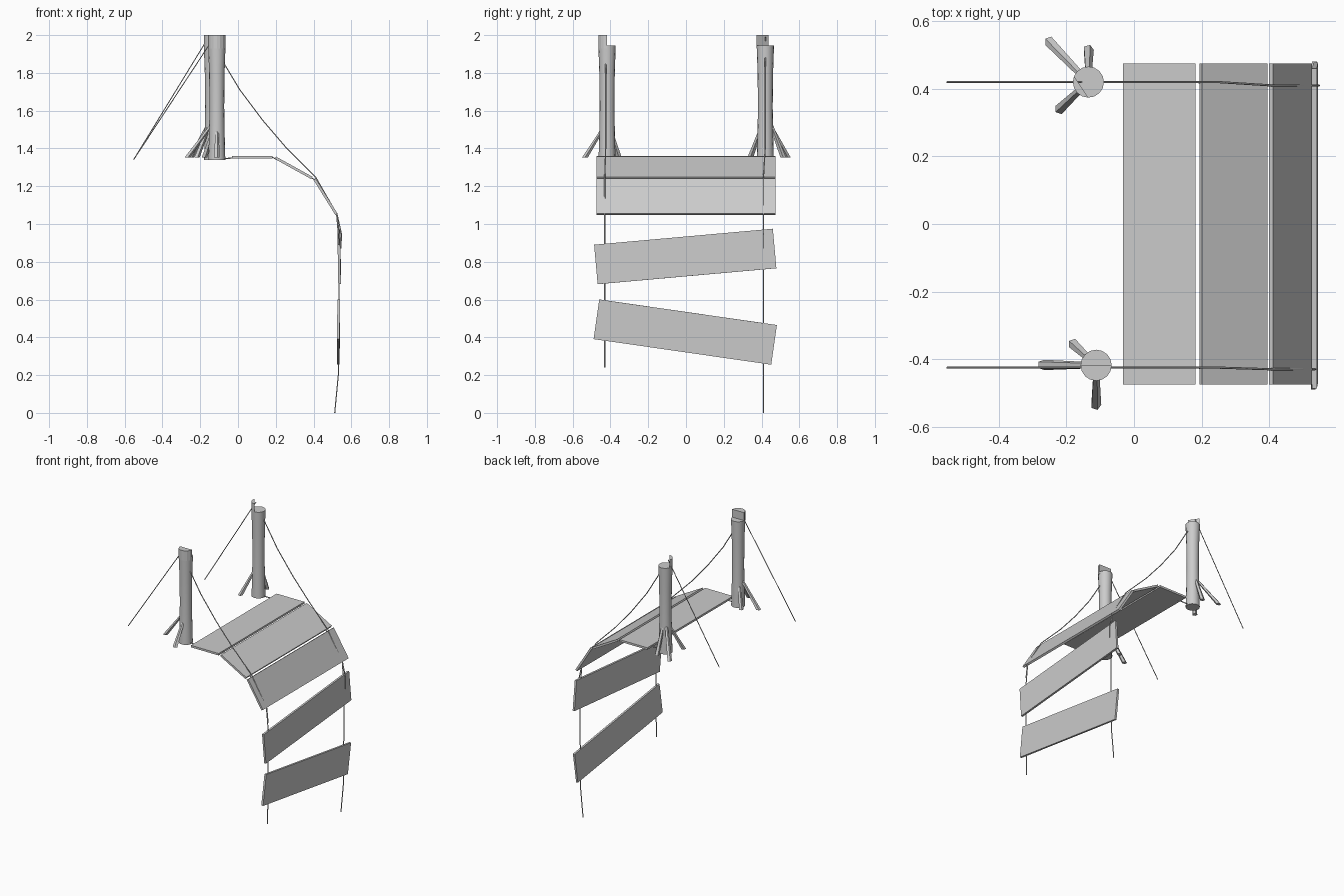
import bpy, bmesh, math
from mathutils import Vector, Matrix

if "Cube" in bpy.data.objects:
    bpy.data.objects.remove(bpy.data.objects["Cube"])


def finish(bm, name, smooth=False):
    bmesh.ops.recalc_face_normals(bm, faces=bm.faces[:])
    me = bpy.data.meshes.new(name)
    bm.to_mesh(me)
    bm.free()
    ob = bpy.data.objects.new(name, me)
    bpy.context.collection.objects.link(ob)
    if smooth:
        bpy.ops.object.select_all(action='DESELECT')
        ob.select_set(True)
        bpy.context.view_layer.objects.active = ob
        bpy.ops.object.shade_smooth_by_angle(angle=math.radians(35))
    return ob


def loft(bm, rings):
    """Skin a list of equal-length point rings and cap both ends."""
    loops = [[bm.verts.new(p) for p in r] for r in rings]
    n = len(loops[0])
    for a, b in zip(loops, loops[1:]):
        for i in range(n):
            j = (i + 1) % n
            bm.faces.new((a[i], a[j], b[j], b[i]))
    bm.faces.new(loops[0][::-1])
    bm.faces.new(loops[-1])


def plank(name, centre, width, pitch, roll=0.0):
    bm = bmesh.new()
    bmesh.ops.create_cube(bm, size=1)
    m = (Matrix.Translation(centre) @ Matrix.Rotation(roll, 4, 'X')
         @ Matrix.Rotation(pitch, 4, 'Y')
         @ Matrix.Diagonal((width, 0.95, 0.014, 1)))
    bmesh.ops.transform(bm, matrix=m, verts=bm.verts[:])
    finish(bm, name)


def rope(name, points, radius=0.0032):
    cu = bpy.data.curves.new(name, 'CURVE')
    cu.dimensions = '3D'
    cu.bevel_depth = radius
    cu.bevel_resolution = 1
    cu.use_fill_caps = True
    sp = cu.splines.new('POLY')
    sp.points.add(len(points) - 1)
    for p, co in zip(sp.points, points):
        p.co = (*co, 1)
    ob = bpy.data.objects.new(name, cu)
    bpy.context.collection.objects.link(ob)


def root(name, foot, top, r_foot, r_top):
    """Splayed five-sided strut, cut level at the ground."""
    bm = bmesh.new()
    rings = []
    for c, r in ((foot, r_foot), (top, r_top)):
        rings.append([Vector(c) + Vector((r * math.cos(k * math.tau / 5),
                                          r * math.sin(k * math.tau / 5), 0))
                      for k in range(5)])
    loft(bm, rings)
    finish(bm, name)


def post(name, cx, cy, start, count, feet):
    N = 16
    bm = bmesh.new()

    def pt(k, r, z):
        a = math.tau * k / N
        return (cx + r * math.cos(a), cy + r * math.sin(a), z)
    # trunk with a slight waist
    prof = [(0.045, 1.34), (0.042, 1.45), (0.039, 1.62), (0.041, 1.80), (0.046, 1.945)]
    loft(bm, [[pt(k, r, z) for k in range(N)] for r, z in prof])
    finish(bm, name, True)
    # split stub standing above the broken top
    bm = bmesh.new()
    loft(bm, [[pt(start + k, 0.046, z) for k in range(count + 1)] for z in (1.93, 2.0)])
    finish(bm, name + "_split_top")
    # splayed roots
    for i, (fx, fy, h) in enumerate(feet):
        d = Vector((fx - cx, fy - cy, 0)).normalized()
        foot = Vector((fx, fy, 1.352)) - d * 0.015
        top = Vector((cx, cy, h)) + d * 0.025
        root(f"{name}_root_{i + 1}", foot, top, 0.016, 0.010)


# posts
post("front_post", -0.112, -0.418, 8, 8,
     [(-0.285, -0.417, 1.53), (-0.19, -0.345, 1.50), (-0.113, -0.55, 1.50)])
post("back_post", -0.135, 0.42, 7, 5,
     [(-0.26, 0.55, 1.54), (-0.135, 0.53, 1.54), (-0.23, 0.33, 1.52)])

# deck planks following the sagging rope
plank("plank_1", (0.075, 0, 1.353), 0.215, 0.0)
plank("plank_2", (0.295, 0, 1.297), 0.222, math.atan2(0.108, 0.195))
plank("plank_3", (0.463, 0, 1.145), 0.218, math.atan2(0.185, 0.115))
# dangling planks, tilted
plank("plank_4", (0.536, -0.004, 0.828), 0.21, math.radians(89), math.radians(5.1))
plank("plank_5", (0.532, -0.004, 0.428), 0.212, math.radians(91), math.radians(-8.2))

# ropes on both sides
deck = [(-0.11, 1.347), (0.185, 1.352), (0.4, 1.238), (0.522, 1.05), (0.537, 0.88), (0.536, 0.75)]
rail = [(-0.11, 1.91), (0.01, 1.71), (0.13, 1.55), (0.25, 1.41), (0.41, 1.25), (0.525, 1.05)]
for side, y, y2, post_x, tail, rail_tail in (
        ("front", -0.425, -0.43, -0.112, [(0.531, 0.24)], [(0.535, 0.95)]),
        ("back", 0.42, 0.41, -0.135, [(0.531, 0.2), (0.512, 0.0)], [(0.547, 0.95), (0.546, 0.87)])):
    def along(pts):
        return [(x, y if x < 0.35 else y2, z) for x, z in pts]
    rope(side + "_deck_rope", along(deck + tail))
    rope(side + "_hand_rope", along(rail + rail_tail))
    rope(side + "_guy_rope", [(post_x - 0.02, y, 1.99 if side == "back" else 1.98),
                              (-0.553, y, 1.34)], 0.0028)
